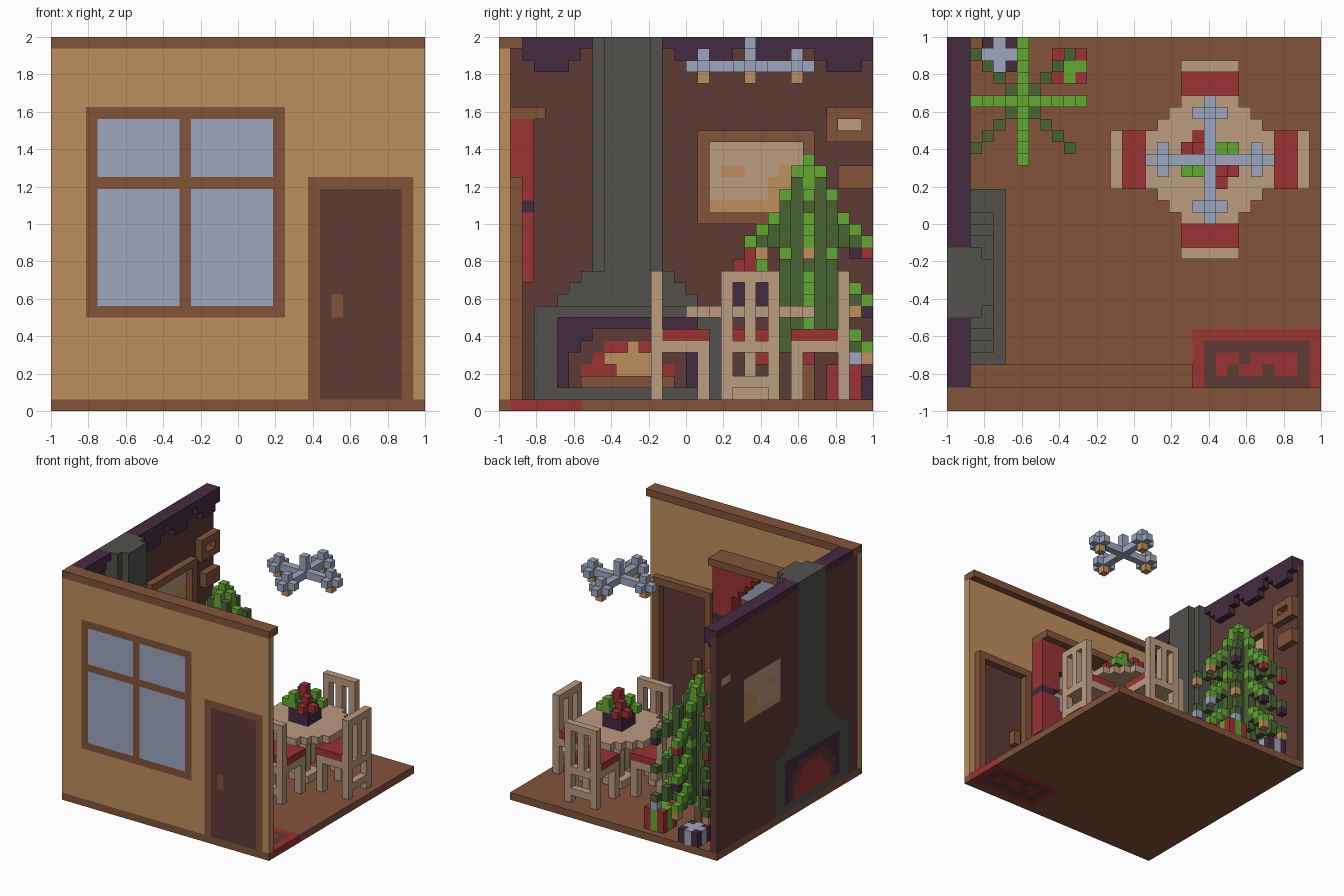
import bpy, bmesh

if "Cube" in bpy.data.objects:
    bpy.data.objects.remove(bpy.data.objects["Cube"])

UNIT = 1 / 16  # one block; the room is a 32 x 32 x 32 block grid


def linear(c):
    c /= 255
    return c / 12.92 if c <= 0.04045 else ((c + 0.055) / 1.055) ** 2.4


MATS = {}
for key, rgb in {"tan": (190, 143, 94), "brown": (131, 83, 58), "dark_brown": (94, 58, 53),
                 "pale_blue": (157, 166, 191), "red": (155, 50, 52), "grey": (83, 81, 77),
                 "purple": (69, 43, 64), "green": (100, 168, 52), "dark_green": (74, 100, 52),
                 "light_wood": (188, 155, 128)}.items():
    m = bpy.data.materials.new(key)
    col = [linear(c) for c in rgb] + [1]
    m.diffuse_color = col
    m.use_nodes = True
    m.node_tree.nodes["Principled BSDF"].inputs["Base Color"].default_value = col
    m.node_tree.nodes["Principled BSDF"].inputs["Roughness"].default_value = 0.9
    MATS[key] = m


class Part:
    """Blocks painted box by box (later boxes override), then skinned as one clean mesh."""
    def __init__(self, name):
        self.name, self.cells = name, {}

    def box(self, colour, x0, x1, y0, y1, z0, z1):
        for x in range(x0, x1):
            for y in range(y0, y1):
                for z in range(z0, z1):
                    if colour:
                        self.cells[x, y, z] = colour
                    else:
                        self.cells.pop((x, y, z), None)

    def dot(self, colour, x, y, z):
        self.cells[x, y, z] = colour

    def build(self):
        bm, verts = bmesh.new(), {}
        used = sorted(set(self.cells.values()))
        for cell, colour in self.cells.items():
            for axis in range(3):
                for side in (0, 1):
                    near = list(cell)
                    near[axis] += 2 * side - 1
                    if tuple(near) in self.cells:
                        continue
                    loop = []
                    for a, b in ((0, 0), (1, 0), (1, 1), (0, 1)):
                        p = list(cell)
                        p[axis] += side
                        p[(axis + 1) % 3] += a
                        p[(axis + 2) % 3] += b
                        p = tuple(p)
                        if p not in verts:
                            verts[p] = bm.verts.new((p[0] * UNIT - 1, p[1] * UNIT - 1, p[2] * UNIT))
                        loop.append(verts[p])
                    f = bm.faces.new(loop if side else loop[::-1])
                    f.material_index = used.index(colour)
        bmesh.ops.dissolve_limit(bm, angle_limit=0.01, verts=bm.verts[:], edges=bm.edges[:],
                                 delimit={'MATERIAL', 'NORMAL'})
        me = bpy.data.meshes.new(self.name)
        bm.to_mesh(me)
        bm.free()
        for c in used:
            me.materials.append(MATS[c])
        bpy.context.collection.objects.link(bpy.data.objects.new(self.name, me))


# Floor with inlaid rug
p = Part("floor_and_rug")
p.box("brown", 0, 32, 0, 32, 0, 1)
p.box("red", 21, 32, 1, 7, 0, 1)
p.box("dark_brown", 22, 31, 2, 6, 0, 1)
for y, row in ((4, "XX.XXXX"), (3, "X.XX.XX")):
    for i, ch in enumerate(row):
        if ch == "X":
            p.box("red", 23 + i, 24 + i, y, y + 1, 0, 1)
p.build()

# Front wall with cap, window and door
p = Part("front_wall")
p.box("tan", 0, 32, 0, 1, 1, 31)
p.box("brown", 0, 32, 0, 2, 31, 32)
p.box("brown", 3, 20, 0, 1, 8, 26)
for x0 in (4, 12):
    p.box("pale_blue", x0, x0 + 7, 0, 1, 9, 19)
    p.box("pale_blue", x0, x0 + 7, 0, 1, 20, 25)
p.box("brown", 22, 31, 0, 2, 1, 20)
p.box(None, 23, 30, 1, 2, 1, 19)
p.box("dark_brown", 23, 30, 0, 1, 1, 19)
p.box("brown", 24, 25, 0, 2, 8, 10)
p.build()

# Curtain box and tied-back curtains
p = Part("curtain_box")
p.box("brown", 2, 21, 1, 4, 25, 26)
p.build()
p = Part("curtains")
for z in range(11, 25):
    w = 3 + max(0, z - 20) if z > 17 else (2 if z == 17 else min(4, 2 + (18 - z) // 2))
    c = "purple" if z == 17 else "red"
    p.box(c, 21 - w, 21, 1, 3, z, z + 1)
    p.box(c, 2, 2 + w, 1, 3, z, z + 1)
p.build()

# Left wall with scalloped trim, and openings for chimney
p = Part("left_wall")
p.box("dark_brown", 0, 1, 1, 32, 1, 31)
p.box("purple", 0, 2, 2, 32, 31, 32)
for y in (2, 15, 21, 27):
    p.box("purple", 1, 2, y, y + 5, 30, 31)
    p.box("purple", 1, 2, y + 1, y + 4, 29, 30)
p.box("light_wood", 0, 1, 18, 26, 17, 23)
for y0, y1, z0, z1 in ((19, 21, 20, 21), (24, 26, 20, 21), (23, 26, 18, 20), (18, 26, 17, 18)):
    p.box("tan", 0, 1, y0, y1, z0, z1)
p.box("light_wood", 0, 1, 29, 31, 24, 25)
p.box(None, 0, 2, 8, 14, 12, 32)
for k in range(3):
    p.box(None, 0, 1, 5 + k, 17 - k, 9 + k, 10 + k)
p.box(None, 0, 1, 3, 19, 1, 9)
p.build()

# Picture frames and shelf
p = Part("picture_frames")
p.box("brown", 1, 2, 17, 27, 16, 24)
p.box(None, 1, 2, 18, 26, 17, 23)
p.box("brown", 1, 2, 28, 32, 23, 26)
p.box(None, 1, 2, 29, 31, 24, 25)
p.box("brown", 1, 2, 29, 32, 19, 21)
p.build()

# Fireplace: body, stepped hood, stack, arched firebox
p = Part("fireplace")
p.box("grey", 0, 5, 3, 19, 1, 9)
for k in range(3):
    p.box("grey", 0, 4, 5 + k, 17 - k, 9 + k, 10 + k)
p.box("grey", 0, 3, 8, 14, 12, 32)
p.box("grey", 0, 4, 9, 13, 12, 32)
p.box(None, 4, 5, 5, 17, 2, 8)
p.box("purple", 0, 4, 5, 17, 2, 8)
for y0, z0, z1 in ((6, 2, 5), (7, 5, 6), (8, 6, 7)):
    p.box(None, 1, 4, y0, 22 - y0, z0, z1)
    p.box("dark_brown", 0, 1, y0, 22 - y0, z0, z1)
for y0, z0, z1 in ((7, 2, 4), (8, 4, 5), (9, 5, 6)):
    p.box("red", 0, 1, y0, 22 - y0, z0, z1)
p.build()
p = Part("logs_and_flame")
p.box("brown", 1, 3, 7, 15, 2, 3)
p.box("tan", 1, 2, 10, 13, 3, 5)
p.box("tan", 1, 2, 9, 10, 4, 5)
p.box("tan", 1, 2, 11, 12, 5, 6)
p.build()

# Round table with pedestal
CX, CY = 22, 21
p = Part("table")
for dy, w in enumerate((5, 5, 5, 4, 3, 2)):
    for s in (-1, 1):
        p.box("light_wood", CX - w, CX + w + 1, CY + s * dy, CY + s * dy + 1, 8, 9)
p.box("light_wood", CX, CX + 1, CY, CY + 1, 1, 8)
p.box("light_wood", CX - 1, CX + 2, CY - 1, CY + 2, 1, 2)
p.build()

# Potted flower
p = Part("potted_flower")
p.box("purple", CX - 1, CX + 2, CY - 1, CY + 2, 9, 11)
p.box("dark_green", CX - 1, CX + 2, CY - 1, CY + 2, 11, 12)
for sx, sy, c in ((-1, 1, "red"), (1, 1, "green"), (1, -1, "red"), (-1, -1, "green")):
    p.dot(c, CX + sx, CY + sy, 12)
    p.dot(c, CX + sx, CY + sy, 11)
    p.dot(c, CX + 2 * sx, CY + sy, 11)
    if c == "red":
        p.dot(c, CX + sx, CY + 2 * sy, 11)
p.box("red", CX, CX + 1, CY, CY + 1, 12, 14)
p.build()

# Four chairs facing the table: d = distance out, w = across
DIRS = {"right": (1, 0), "left": (-1, 0), "back": (0, 1), "front": (0, -1)}
for side, (ux, uy) in DIRS.items():
    p = Part("chair_" + side)

    def run(colour, d0, d1, w0, w1, z0, z1):
        for d in range(d0, d1 + 1):
            for w in range(w0, w1 + 1):
                for z in range(z0, z1 + 1):
                    p.dot(colour, CX + ux * d - uy * w, CY + uy * d + ux * w, z)

    run("light_wood", 4, 8, -2, 2, 5, 5)   # seat frame
    run("red", 4, 7, -2, 2, 6, 6)          # cushion
    for w in (-2, 2):
        run("light_wood", 4, 4, w, w, 1, 4)
        run("light_wood", 8, 8, w, w, 1, 10)
    run("light_wood", 8, 8, -1, 1, 2, 2)   # lower rail
    run("light_wood", 8, 8, 0, 0, 6, 10)   # slat
    run("light_wood", 8, 8, -1, 1, 11, 11)  # raised top rail
    run("light_wood", 8, 8, -2, 2, 10, 10)
    for w in (-1, 1):
        p.cells.pop((CX + ux * 8 - uy * w, CY + uy * 8 + ux * w, 10))
    for w in (-2, 2):
        run("light_wood", 8, 8, w, w, 11, 11)
    p.build()

# Hanging lamp with four arms
p = Part("chandelier")
p.box("pale_blue", CX - 5, CX + 6, CY, CY + 1, 29, 30)
p.box("pale_blue", CX, CX + 1, CY - 5, CY + 6, 29, 30)
p.box("pale_blue", CX, CX + 1, CY, CY + 1, 30, 32)
for ux, uy in DIRS.values():
    x, y = CX + 4 * ux, CY + 4 * uy
    for s in (-1, 1):
        p.dot("pale_blue", x + s * uy, y + s * ux, 29)
    p.dot("pale_blue", x, y, 30)
    p.dot("tan", x, y, 28)
p.build()

# Tiered tree: bright straight fins, dark diagonal fins, ornaments at the tips
TX, TY = 6, 26
p = Part("tree")
p.box("brown", TX, TX + 1, TY, TY + 1, 1, 4)
p.box("green", TX, TX + 1, TY, TY + 1, 4, 22)
BAUBLES = ("red", "pale_blue", "tan", "purple")
for tier, drop in enumerate((9, 5, 0)):
    for diag in (False, True):
        tops = (19, 17, 15, 14) if diag else (20, 18, 16, 15, 14)
        dirs = [(1, 1), (-1, 1), (-1, -1), (1, -1)] if diag else list(DIRS.values())
        for k, (ux, uy) in enumerate(dirs):
            for r, top in enumerate(tops, 1):
                for z in range(max(14, top - (4 if r < 3 else 1)), top + 1):
                    c = "green" if not diag and (z == top or r < 2) else "dark_green"
                    p.dot(c, TX + ux * r, TY + uy * r, z - drop)
            r = len(tops)
            p.dot(BAUBLES[(k + tier + diag) % 4], TX + ux * r, TY + uy * r, 13 - drop)
p.build()

# Wrapped gifts with crossed ribbons
for name, x, y, h, wrap, ribbon in (("red_gift", 9, 28, 3, "red", "green"),
                                    ("purple_gift", 3, 29, 2, "purple", "pale_blue")):
    p = Part(name)
    p.box(wrap, x, x + 3, y, y + 3, 1, 1 + h)
    p.box(ribbon, x + 1, x + 2, y, y + 3, 1, 1 + h)
    p.box(ribbon, x, x + 3, y + 1, y + 2, 1, 1 + h)
    p.build()
